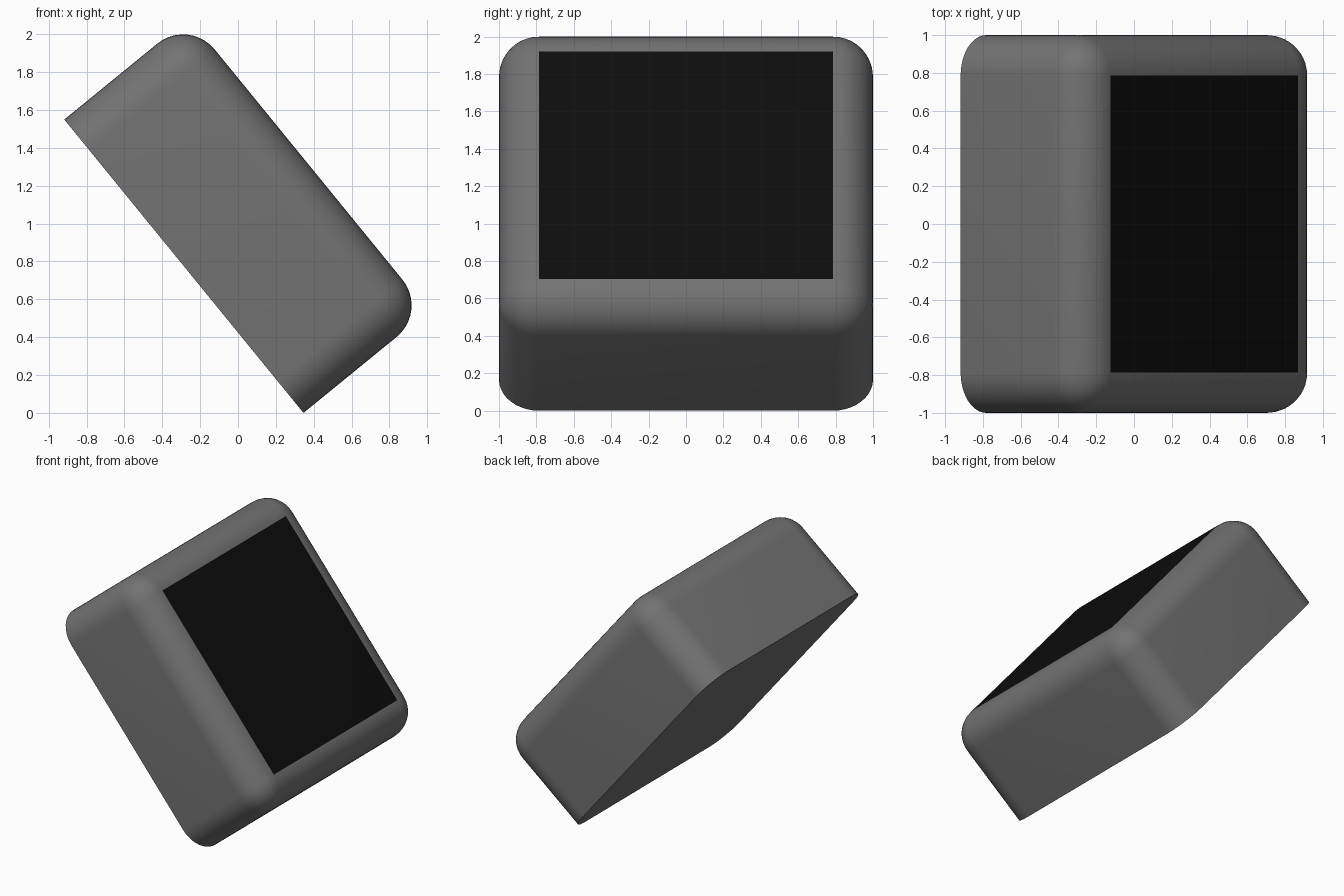
import bpy, bmesh, math
from mathutils import Matrix

if "Cube" in bpy.data.objects:
    bpy.data.objects.remove(bpy.data.objects["Cube"])

DEPTH = 0.85      # thickness of the housing
RADIUS = 0.215    # rounding of sides and front
TILT = math.radians(50.8)


def material(name, rgb):
    m = bpy.data.materials.new(name)
    m.diffuse_color = (*rgb, 1)
    m.use_nodes = True
    m.node_tree.nodes["Principled BSDF"].inputs["Base Color"].default_value = m.diffuse_color
    return m


# Housing: 2 x 2 block, all edges rounded except around the flat back
bm = bmesh.new()
bmesh.ops.create_cube(bm, size=1, matrix=Matrix.Translation((0, 0, DEPTH / 2))
                      @ Matrix.Diagonal((2, 2, DEPTH, 1)))
edges = [e for e in bm.edges if max(v.co.z for v in e.verts) > 0.1]
bmesh.ops.bevel(bm, geom=edges, offset=RADIUS, offset_type='OFFSET',
                segments=10, profile=0.5, affect='EDGES', clamp_overlap=True)
bm.normal_update()

# Screen: the flat face left between the rounded borders
for f in bm.faces:
    f.material_index = int(f.normal.z > 0.999 and f.calc_area() > 1)

mesh = bpy.data.meshes.new("screen_housing")
bm.to_mesh(mesh)
bm.free()
mesh.materials.append(material("dark grey", (0.17, 0.17, 0.17)))
mesh.materials.append(material("screen black", (0.004, 0.004, 0.004)))

housing = bpy.data.objects.new("screen_housing", mesh)
bpy.context.collection.objects.link(housing)

# Tilt the block so it stands on its lower back edge
housing.rotation_euler = (0, TILT, 0)
housing.location = (-0.286, 0, math.sin(TILT))

bpy.context.view_layer.objects.active = housing
housing.select_set(True)
bpy.ops.object.shade_smooth_by_angle(angle=math.radians(40))
